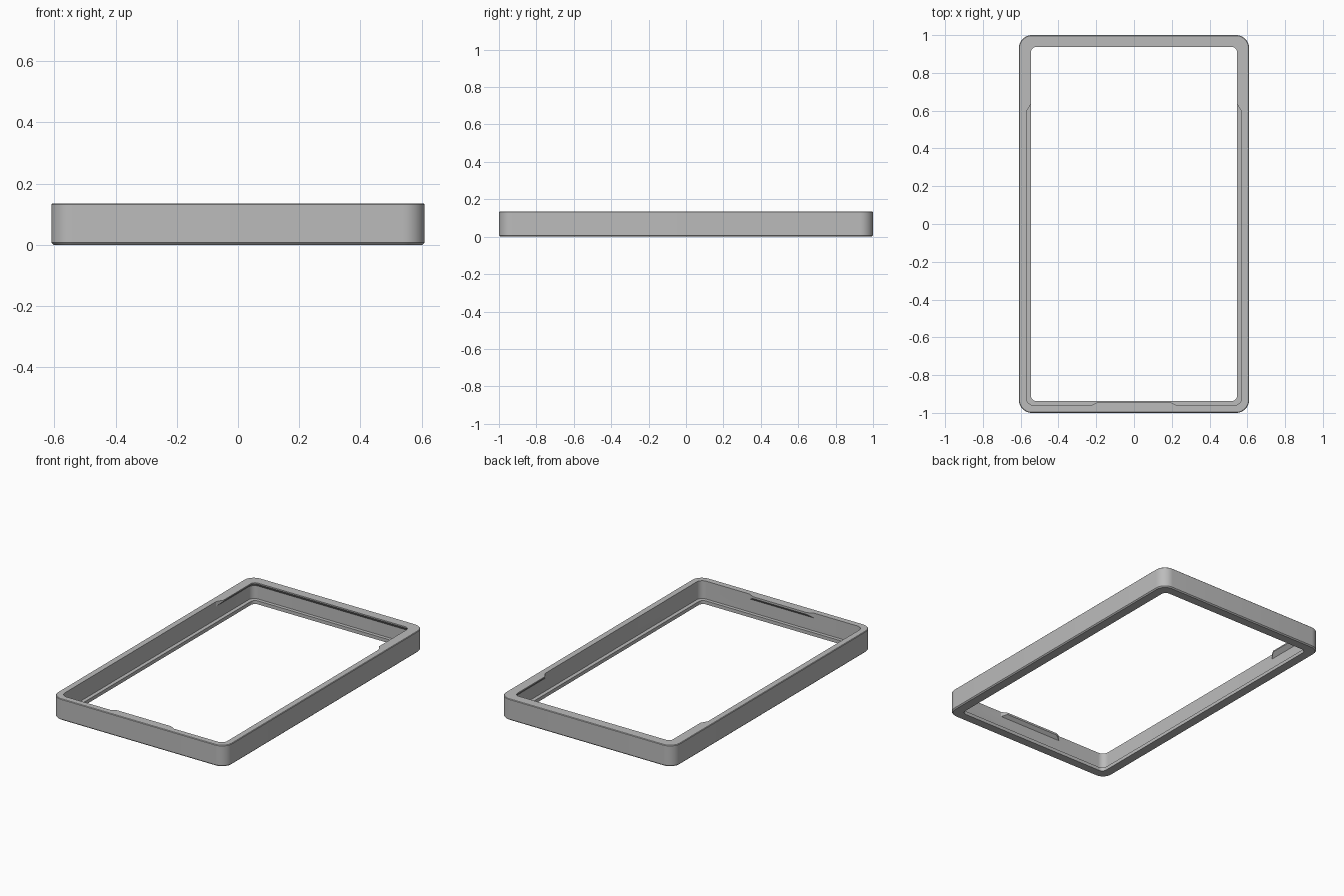
import bpy, bmesh, math

cube = bpy.data.objects.get("Cube")
if cube:
    bpy.data.objects.remove(cube, do_unlink=True)

HEIGHT = 0.135
OUTER = (0.61, 1.0)      # half sizes
CAVITY = (0.57, 0.96)
OPENING = (0.546, 0.938)

grey = bpy.data.materials.new("plain_grey")
grey.use_nodes = True
colour = (0.5, 0.5, 0.5, 1)
grey.diffuse_color = colour
grey.node_tree.nodes["Principled BSDF"].inputs["Base Color"].default_value = colour


def corner(hx, hy, r, sx, sy, steps=10):
    """Arc of one rounded corner, counter-clockwise."""
    start = {(1, 1): 0, (-1, 1): 90, (-1, -1): 180, (1, -1): 270}[(sx, sy)]
    angles = [math.radians(start + 90 * i / steps) for i in range(steps + 1)]
    return [(sx * (hx - r) + r * math.cos(a), sy * (hy - r) + r * math.sin(a))
            for a in angles]


def rounded(half, r, inset=0):
    hx, hy = half[0] - inset, half[1] - inset
    pts = []
    for sx, sy in ((1, 1), (-1, 1), (-1, -1), (1, -1)):
        pts += corner(hx, hy, r - inset, sx, sy)
    return pts


def loft(name, layers):
    """Closed solid through outlines stacked at rising heights."""
    bm = bmesh.new()
    rings = [[bm.verts.new((x, y, z)) for x, y in pts] for pts, z in layers]
    for low, high in zip(rings, rings[1:]):
        n = len(low)
        for i in range(n):
            j = (i + 1) % n
            bm.faces.new((low[i], low[j], high[j], high[i]))
    bm.faces.new(rings[0][::-1])
    bm.faces.new(rings[-1])
    mesh = bpy.data.meshes.new(name)
    bm.to_mesh(mesh)
    bm.free()
    mesh.materials.append(grey)
    obj = bpy.data.objects.new(name, mesh)
    bpy.context.collection.objects.link(obj)
    return obj


# Outer block with small chamfers on the bottom and top edges
c = 0.007
frame = loft("frame", [
    (rounded(OUTER, 0.07, c), 0), (rounded(OUTER, 0.07), c),
    (rounded(OUTER, 0.07), HEIGHT - c / 2), (rounded(OUTER, 0.07, c / 2), HEIGHT)])

# Through opening, leaving the bottom ledge
opening = loft("opening_cutter", [(rounded(OPENING, 0.03), -0.1),
                                  (rounded(OPENING, 0.03), 0.06)])

# Cavity above the ledge, sloping in under the top lip
cavity = loft("cavity_cutter", [
    (rounded(CAVITY, 0.04), 0.022), (rounded(CAVITY, 0.04), 0.104),
    (rounded(OPENING, 0.03), 0.127)])

# Top opening: narrow at the back lip, wide along the sides, with a front tab
cx, cy = CAVITY
ox, oy = OPENING
outline = corner(ox, oy, 0.03, 1, 1) + corner(ox, oy, 0.03, -1, 1)
outline += [(-ox, 0.635), (-cx, 0.595)]
outline += corner(cx, cy, 0.04, -1, -1)
outline += [(-0.225, -cy), (-0.19, -0.942), (0.19, -0.942), (0.225, -cy)]
outline += corner(cx, cy, 0.04, 1, -1)
outline += [(cx, 0.595), (ox, 0.635)]
mouth = loft("mouth_cutter", [(outline, 0.06), (outline, 0.2)])

# Cut the frame and drop the helpers
bpy.ops.object.select_all(action='DESELECT')
bpy.context.view_layer.objects.active = frame
frame.select_set(True)
for cutter in (opening, cavity, mouth):
    cutter.hide_render = True
    mod = frame.modifiers.new("cut", 'BOOLEAN')
    mod.operation = 'DIFFERENCE'
    mod.solver = 'EXACT'
    mod.object = cutter
    bpy.ops.object.modifier_apply(modifier=mod.name)
    bpy.data.objects.remove(cutter, do_unlink=True)

bpy.ops.object.shade_smooth_by_angle(angle=math.radians(25))
